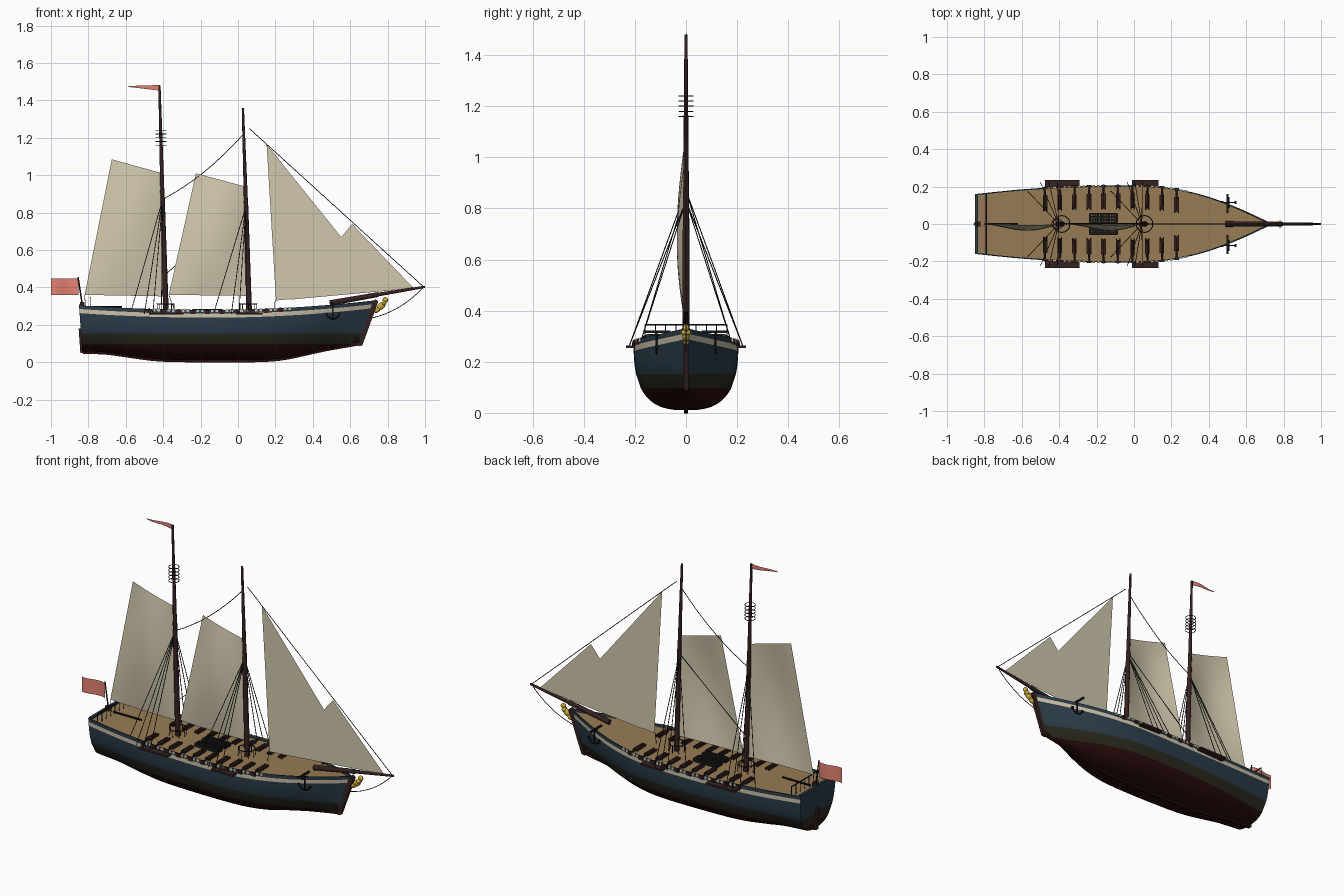
import bpy, bmesh, math
from mathutils import Vector as V, Matrix

if "Cube" in bpy.data.objects:
    bpy.data.objects.remove(bpy.data.objects["Cube"])


def mat(name, *c):
    m = bpy.data.materials.new(name)
    m.diffuse_color = (*c, 1)
    m.use_nodes = True
    m.node_tree.nodes["Principled BSDF"].inputs["Base Color"].default_value = m.diffuse_color
    return m


BLUE = mat("hull_blue", .024, .047, .07)
CREAM = mat("cream_stripe", .62, .54, .4)
OLIVE = mat("olive_band", .024, .023, .014)
RED = mat("bottom_dark_red", .024, .004, .004)
DECK = mat("deck_tan", .31, .2, .09)
WOOD = mat("dark_wood", .035, .015, .014)
ROPE = mat("black_rope", .01, .009, .01)
SAIL = mat("sail_canvas", .64, .575, .42)
FLAG = mat("flag_red", .78, .22, .17)
GOLD = mat("figure_gold", .58, .4, .04)


def finish(name, bm, mats, smooth=True):
    me = bpy.data.meshes.new(name)
    bm.to_mesh(me)
    bm.free()
    for m in mats:
        me.materials.append(m)
    if smooth:
        me.shade_smooth()
        me.set_sharp_from_angle(angle=math.radians(35))
    bpy.context.collection.objects.link(bpy.data.objects.new(name, me))


def rod(bm, p, q, r1, r2=None, n=6):
    p, q = V(p), V(q)
    d = q - p
    m = Matrix.Translation((p + q) / 2) @ d.to_track_quat('Z', 'Y').to_matrix().to_4x4()
    bmesh.ops.create_cone(bm, cap_ends=True, segments=n, radius1=r1,
                          radius2=r1 if r2 is None else r2, depth=d.length, matrix=m)


def path(bm, pts, r, n=6):
    for a, b in zip(pts, pts[1:]):
        rod(bm, a, b, r, n=n)


def sag(a, c, b, n=8):
    a, b, c = V(a), V(b), V(c)
    return [a * (1 - t) ** 2 + c * 2 * t * (1 - t) + b * t * t for t in [i / n for i in range(n + 1)]]


def ring(c, r, n=16, a0=0, a1=2 * math.pi):
    return [V(c) + V((r * math.cos(a0 + (a1 - a0) * i / n), r * math.sin(a0 + (a1 - a0) * i / n), 0)) for i in range(n + 1)]


def box(bm, c, s):
    bmesh.ops.create_cube(bm, size=1, matrix=Matrix.Translation(c) @ Matrix.Diagonal((*s, 1)))


def plate(name, pts, t, m):
    # profile in the xz plane, extruded to thickness t around y = 0
    bm = bmesh.new()
    f = bm.faces.new([bm.verts.new((x, -t / 2, z)) for x, z in pts])
    g = bmesh.ops.extrude_face_region(bm, geom=[f])
    bmesh.ops.translate(bm, vec=(0, t, 0), verts=[v for v in g['geom'] if isinstance(v, bmesh.types.BMVert)])
    bmesh.ops.recalc_face_normals(bm, faces=bm.faces)
    finish(name, bm, [m], False)


def curve(tab, x):
    # smooth interpolation through a small table
    k = max(i for i in range(len(tab) - 1) if i == 0 or tab[i][0] <= x)
    sl = lambda i: (tab[min(i + 1, len(tab) - 1)][1] - tab[max(i - 1, 0)][1]) / (tab[min(i + 1, len(tab) - 1)][0] - tab[max(i - 1, 0)][0])
    (x0, y0), (x1, y1) = tab[k], tab[k + 1]
    h = x1 - x0
    t = (x - x0) / h
    return (y0 * (2*t**3 - 3*t*t + 1) + y1 * (3*t*t - 2*t**3) + h * (sl(k) * (t**3 - 2*t*t + t) + sl(k + 1) * (t**3 - t*t)))


WIDTH = [(-.852, .16), (-.6, .185), (-.35, .2), (-.1, .205), (.1, .202), (.2, .191), (.3, .172),
         (.4, .145), (.5, .109), (.6, .067), (.7, .02), (.735, .004)]
KEEL = [(-.852, .046), (-.7, .04), (-.6, .026), (-.45, .006), (-.3, 0), (.1, 0), (.25, .01), (.4, .036), (.5, .055), (.735, .09)]
half = lambda x: curve(WIDTH, x)
sheer = lambda x: .28 + (x + .15) ** 2 * (.05 if x < -.15 else .065)

# hull: stations along x, rows from deck centre over the rail down to the keel
ROWMATS = [4, 0, 0, 0, 1, 0, 0, 0, 2] + [3] * 8
bm = bmesh.new()
for sgn in (1, -1):
    prev = None
    for i in range(49):
        s = -.85 + 1.585 * i / 48
        w, zs, zk = half(s), sheer(s), curve(KEEL, s) + .012
        n = 2.8 - 1.0 * max(0, s / .735) ** 1.5
        rake = .33 * max(0, s / .735) ** 2 - .07 * max(0, -s / .85) ** 8
        wi = max(w - .006, 0)
        pts = [(0, zs - .014), (wi, zs - .014), (wi, zs)]
        zz = [zs, zs - .02, zs - .042, .215, .185, .153, .097]
        zz += [zk + (.097 - zk) * f for f in (.8, .6, .42, .27, .15, .07, .02, 0)]
        for z in zz:
            z = max(z, zk)
            pts.append((w * max(0, 1 - ((zs - z) / (zs - zk)) ** n) ** (1 / n), z))
        row = [bm.verts.new((s + rake * (z - zs), sgn * y, z)) for y, z in pts]
        if prev:
            for j in range(len(row) - 1):
                f = bm.faces.new((prev[j], row[j], row[j + 1], prev[j + 1]))
                f.material_index = ROWMATS[j]
        else:
            # flat transom
            mid = [bm.verts.new((v.co.x, 0, v.co.z)) for v in row]
            for j in range(3, len(row) - 1):
                f = bm.faces.new((mid[j], row[j], row[j + 1], mid[j + 1]))
                f.material_index = 0 if ROWMATS[j] == 1 else ROWMATS[j]
        prev = row
bmesh.ops.remove_doubles(bm, verts=bm.verts, dist=.0002)
bmesh.ops.recalc_face_normals(bm, faces=bm.faces)
finish("hull", bm, [BLUE, CREAM, OLIVE, RED, DECK])

# keel, stem, rudder
xs = [-.83 + 1.48 * i / 24 for i in range(25)]
kz = lambda x: curve(KEEL, x if x < .2 else .2 + (x - .2) * 1.19)
plate("keel", [(x, kz(x)) for x in xs] + [(x, kz(x) + .02) for x in xs[::-1]], .014, RED)
plate("stem", [(.645, .085), (.665, .09), (.75, .325), (.735, .337), (.715, .32)], .02, WOOD)
plate("rudder", [(-.843, .05), (-.82, .05), (-.835, .18), (-.852, .18)], .022, WOOD)

# taffrail and stern balustrade
bm = bmesh.new()
box(bm, (-.842, 0, .303), (.016, .31, .012))
finish("taffrail", bm, [BLUE], False)
bm = bmesh.new()
rod(bm, (-.79, -.16, .345), (-.79, .16, .345), .0035)
for i in range(9):
    y = -.16 + .04 * i
    rod(bm, (-.79, y, .285), (-.79, y, .345), .002)
rod(bm, (-.8, 0, .295), (-.62, 0, .295), .006)
finish("stern_rail_and_tiller", bm, [ROPE])

# cannons with ports along both sides, and light rail blocks between them
guns, ports, rail = bmesh.new(), bmesh.new(), bmesh.new()
for sgn in (1, -1):
    for i in range(10):
        x = -.475 + i * .078
        w, z = half(x), sheer(x) - .003
        rod(guns, (x, sgn * (w - .12), z), (x, sgn * (w + .006), z - .008), .007, .005, 8)
        for dx in (-.009, .009):
            box(guns, (x + dx, sgn * (w - .085), z - .006), (.007, .085, .014))
        box(ports, (x, sgn * w, sheer(x) - .011), (.026, .009, .022))
        for dx in (.026, .05):
            box(rail, (x + dx, sgn * (half(x + dx) - .001), sheer(x + dx) - .005), (.014, .009, .015))
finish("cannons", guns, [WOOD])
finish("gun_ports", ports, [WOOD], False)
finish("rail_blocks", rail, [CREAM], False)

# channel boards outside the shrouds
bm = bmesh.new()
for sgn in (1, -1):
    box(bm, (-.383, sgn * .215, .259), (.185, .04, .01))
    box(bm, (.06, sgn * .215, .259), (.14, .04, .01))
finish("channel_boards", bm, [WOOD], False)

# masts and bowsprit
bm = bmesh.new()
rod(bm, (-.385, 0, .26), (-.405, 0, .92), .015, .012, 12)
rod(bm, (-.405, 0, .92), (-.42, 0, 1.48), .011, .006, 12)
rod(bm, (.06, 0, .26), (.042, 0, .86), .015, .012, 12)
rod(bm, (.042, 0, .86), (.026, 0, 1.36), .011, .006, 12)
finish("masts", bm, [WOOD])
bm = bmesh.new()
rod(bm, (.49, 0, .316), (.75, 0, .362), .015, .013, 12)
rod(bm, (.75, 0, .362), (.999, 0, .403), .01, .006, 12)
finish("bowsprit", bm, [WOOD])

# mast hoops and pin rails round the mast feet
bm = bmesh.new()
for i in range(5):
    path(bm, ring((-.412, 0, 1.16 + .02 * i), .028), .002)
for x in (-.387, .056):
    path(bm, ring((x, 0, .312), .045), .003)
    for p in ring((x, 0, .27), .045, 8):
        rod(bm, p, p + V((0, 0, .042)), .002)
finish("mast_hoops_and_pin_rails", bm, [ROPE])

# hatch gratings between the masts
bm = bmesh.new()
for y0, y1, x0, x1 in ((.008, .055, -.235, -.09), (-.055, -.02, -.235, -.09)):
    for i in range(11):
        box(bm, (x0 + (x1 - x0) * i / 10, (y0 + y1) / 2, .275), (.01, y1 - y0, .018))
    for i in range(4):
        box(bm, ((x0 + x1) / 2, y0 + (y1 - y0) * i / 3, .275), (x1 - x0, .008, .02))
finish("hatch_gratings", bm, [ROPE], False)

# shrouds and stays
bm = bmesh.new()
for sgn in (1, -1):
    for mx, top, xx in ((-.403, .87, (-.465, -.42, -.375)), (.042, .83, (0, .04, .08))):
        for x in xx:
            rod(bm, (mx, 0, top), (x - .035, sgn * .222, .262), .002)
        rod(bm, (mx, 0, top), (mx - .165, sgn * .175, .285), .002)
path(bm, sag((-.405, 0, .87), (-.18, 0, .985), (.03, 0, 1.22)), .002)
rod(bm, (-.388, .004, .47), (.042, .004, .84), .002)
rod(bm, (.06, 0, 1.25), (.99, 0, .405), .002)
path(bm, sag((.99, 0, .4), (.87, 0, .27), (.71, 0, .235)), .002)
rod(bm, (-.82, 0, .36), (-.815, 0, .29), .0015)
rod(bm, (-.37, 0, .36), (-.34, 0, .28), .0015)
rod(bm, (.2, 0, .335), (.19, 0, .275), .0015)
finish("rigging", bm, [ROPE])


def sheet(name, a, b, c, d, m, belly, nu=12, nv=14):
    # four-cornered cloth: a-b is the top edge, d-c the bottom edge
    bm = bmesh.new()
    a, b, c, d = [V((p[0], 0, p[1])) for p in (a, b, c, d)]
    g = []
    for j in range(nv + 1):
        v = j / nv
        r = []
        for i in range(nu + 1):
            u = i / nu
            p = a.lerp(b, u).lerp(d.lerp(c, u), v)
            p.y += belly(u, v)
            r.append(bm.verts.new(p))
        g.append(r)
    for j in range(nv):
        for i in range(nu):
            bm.faces.new((g[j][i], g[j][i + 1], g[j + 1][i + 1], g[j + 1][i]))
    bmesh.ops.remove_doubles(bm, verts=bm.verts, dist=1e-5)
    finish(name, bm, [m])


# sails
full = lambda k: lambda u, v: -k * math.sin(math.pi * u) * math.sin(math.pi * (.06 + .88 * v))
sheet("main_sail", (-.405, 1.01), (-.675, 1.085), (-.82, .36), (-.39, .352), SAIL, full(.036))
sheet("fore_sail", (.036, .94), (-.225, 1.01), (-.37, .36), (.05, .355), SAIL, full(.036))
sheet("inner_jib", (.153, 1.165), (.155, 1.163), (.78, .385), (.203, .33), SAIL, lambda u, v: 0)
sheet("outer_jib", (.609, .738), (.611, .738), (.94, .395), (.28, .335), SAIL, lambda u, v: .001)

# pennant, ensign and staff
wave = lambda k: lambda u, v: k * math.sin(5.5 * u)
sheet("pennant", (-.418, 1.482), (-.585, 1.477), (-.585, 1.472), (-.417, 1.452), FLAG, wave(.006))
sheet("ensign", (-.854, .447), (-1, .447), (-1, .36), (-.854, .36), FLAG, wave(.007))
bm = bmesh.new()
rod(bm, (-.83, 0, .29), (-.855, 0, .455), .004)
box(bm, (-.832, 0, .312), (.025, .025, .02))
finish("flag_staff", bm, [WOOD])

# anchors hanging from catheads
bm = bmesh.new()
for sgn in (1, -1):
    y = sgn * .115
    box(bm, (.5, sgn * .11, .318), (.01, .1, .01))
    rod(bm, (.508, y, .318), (.508, y, .232), .004)
    rod(bm, (.508, y - .03, .305), (.508, y + .03, .305), .003)
    arc = [(.508 + p.x, y, .268 + p.y) for p in ring((0, 0, 0), .036, 8, math.pi * 1.08, math.pi * 1.92)]
    path(bm, arc, .004)
    for p in (arc[0], arc[-1]):
        box(bm, p, (.011, .014, .011))
finish("anchors", bm, [ROPE])

# figurehead
bm = bmesh.new()
for c, s in (((.765, 0, .3), (.026, .014, .018)), ((.788, 0, .333), (.015, .012, .015)),
             ((.745, 0, .28), (.02, .012, .013)), ((.78, 0, .315), (.014, .02, .012))):
    bmesh.ops.create_uvsphere(bm, u_segments=12, v_segments=8, radius=1,
                              matrix=Matrix.Translation(c) @ Matrix.Rotation(-.7, 4, 'Y') @ Matrix.Diagonal((*s, 1)))
finish("figurehead", bm, [GOLD])
